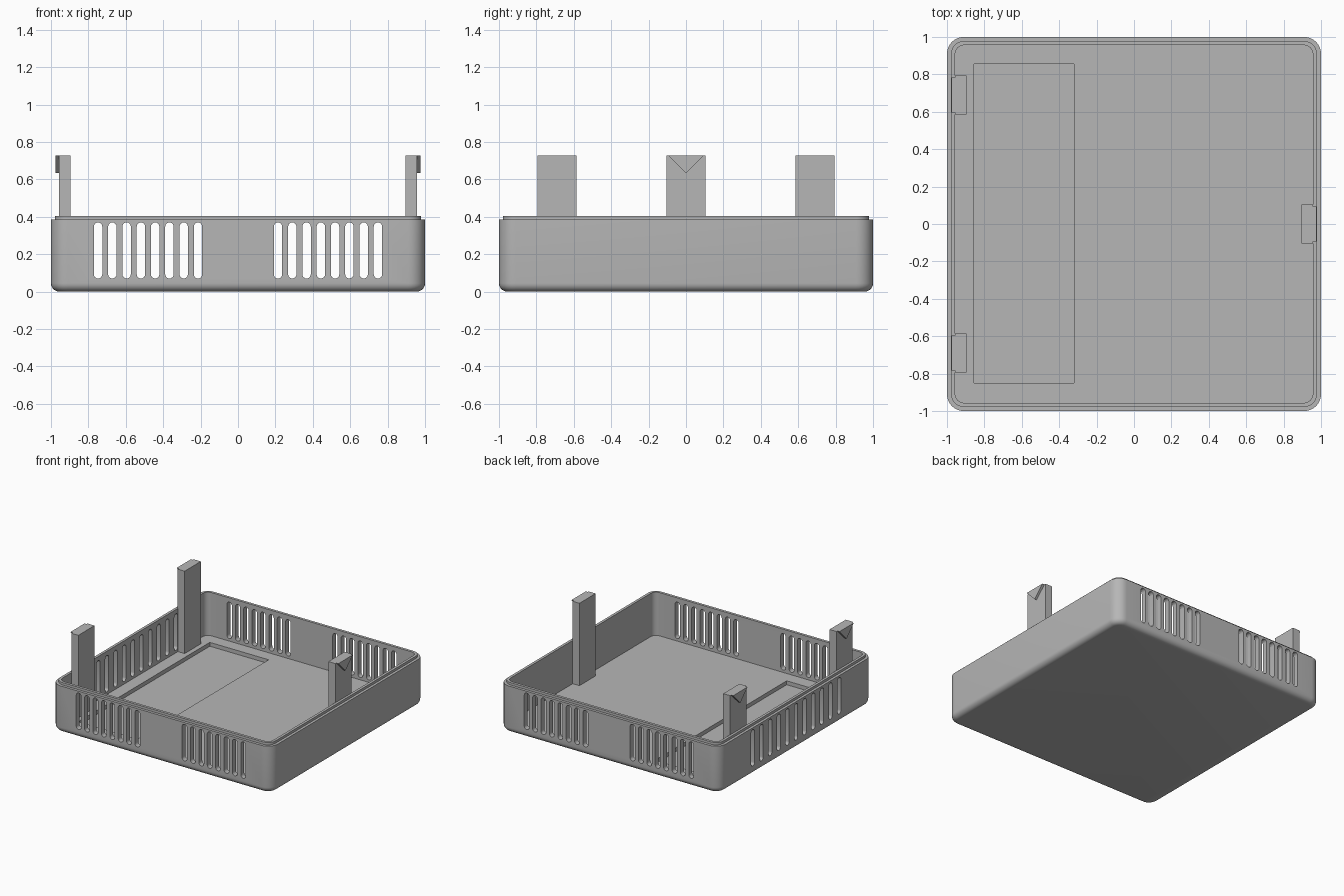
import bpy, bmesh
from math import sin, cos, pi
from mathutils import Vector

default = bpy.data.objects.get("Cube")
if default:
    bpy.data.objects.remove(default, do_unlink=True)

grey = bpy.data.materials.new("plain grey")
grey.use_nodes = True
grey.diffuse_color = (0.47, 0.47, 0.47, 1)
grey.node_tree.nodes["Principled BSDF"].inputs["Base Color"].default_value = grey.diffuse_color


def make_object(name, bm):
    bmesh.ops.recalc_face_normals(bm, faces=bm.faces)
    mesh = bpy.data.meshes.new(name)
    bm.to_mesh(mesh)
    bm.free()
    mesh.materials.append(grey)
    obj = bpy.data.objects.new(name, mesh)
    bpy.context.collection.objects.link(obj)
    return obj


def prism(bm, points, offset):
    """Extrude a planar outline along an offset into a closed solid."""
    face = bm.faces.new([bm.verts.new(p) for p in points])
    ext = bmesh.ops.extrude_face_region(bm, geom=[face], use_keep_orig=True)
    moved = [g for g in ext["geom"] if isinstance(g, bmesh.types.BMVert)]
    bmesh.ops.translate(bm, verts=moved, vec=offset)


def box(bm, x0, x1, y0, y1, z0, z1):
    prism(bm, [(x0, y0, z0), (x1, y0, z0), (x1, y1, z0), (x0, y1, z0)], Vector((0, 0, z1 - z0)))


def rounded_square(half, radius, steps=8):
    points = []
    for corner, (sx, sy) in enumerate([(1, 1), (-1, 1), (-1, -1), (1, -1)]):
        for i in range(steps + 1):
            a = (corner + i / steps) * pi / 2
            points.append((sx * (half - radius) + radius * cos(a),
                           sy * (half - radius) + radius * sin(a)))
    return points


def slot_outline(z0, z1, width, steps=8):
    """Upright slot with round ends, as (sideways, height) points."""
    r = width / 2
    arc = [i * pi / steps for i in range(steps + 1)]
    top = [(r * cos(a), z1 - r + r * sin(a)) for a in arc]
    return top + [(-u, z0 + z1 - z) for u, z in top]


# Tray: one rounded square ring per (inset, height) step, outside to inside
FLOOR, FILLET = 0.05, 0.045
profile = [(FILLET * (1 - sin(a)), FILLET * (1 - cos(a))) for a in [i * pi / 12 for i in range(7)]]
profile += [(0, 0.385), (0.022, 0.385), (0.022, 0.405), (0.044, 0.405), (0.044, FLOOR)]
bm = bmesh.new()
rings = [[bm.verts.new((x, y, z)) for x, y in rounded_square(1 - inset, 0.09 - inset)]
         for inset, z in profile]
for low, high in zip(rings, rings[1:]):
    for i in range(len(low)):
        j = (i + 1) % len(low)
        bm.faces.new((low[i], low[j], high[j], high[i]))
bm.faces.new(rings[0])
bm.faces.new(rings[-1])
tray = make_object("tray", bm)

# Vent slots: two groups through front and back, one row in the right wall
outline = slot_outline(0.07, 0.37, 0.045)
bm = bmesh.new()
for side in (-1, 1):
    for i in range(8):
        x = side * (0.214 + 0.0763 * i)
        for y in (-1.1, 0.9):
            prism(bm, [(x + u, y, z) for u, z in outline], Vector((0, 0.2, 0)))
for i in range(11):
    y = (i - 5) * 0.112
    prism(bm, [(-1.1, y + u, z) for u, z in outline], Vector((0.2, 0, 0)))

# Shallow recess in the floor
box(bm, -0.855, -0.32, -0.85, 0.855, 0.018, FLOOR + 0.01)
cutter = make_object("cutter", bm)
cutter.hide_render = True

bpy.context.view_layer.objects.active = tray
cut = tray.modifiers.new("openings", "BOOLEAN")
cut.operation, cut.solver, cut.object = "DIFFERENCE", "EXACT", cutter
bpy.ops.object.modifier_apply(modifier=cut.name)
bpy.data.objects.remove(cutter, do_unlink=True)
bpy.ops.object.select_all(action="DESELECT")
tray.select_set(True)
bpy.ops.object.shade_smooth_by_angle(angle=pi / 6)


# Clips: upright post with a wedge-shaped barb on its outer face
def clip(name, side, y):
    bm = bmesh.new()
    inner, outer = sorted((side * 0.895, side * 0.958))
    box(bm, inner, outer, y - 0.105, y + 0.105, FLOOR - 0.01, 0.727)
    x = side * 0.957
    prism(bm, [(x, y - 0.093, 0.727), (x, y + 0.093, 0.727), (x, y, 0.633)],
          Vector((side * 0.02, 0, 0)))
    make_object(name, bm)


clip("left_clip", 1, 0)
clip("right_front_clip", -1, -0.69)
clip("right_back_clip", -1, 0.69)
